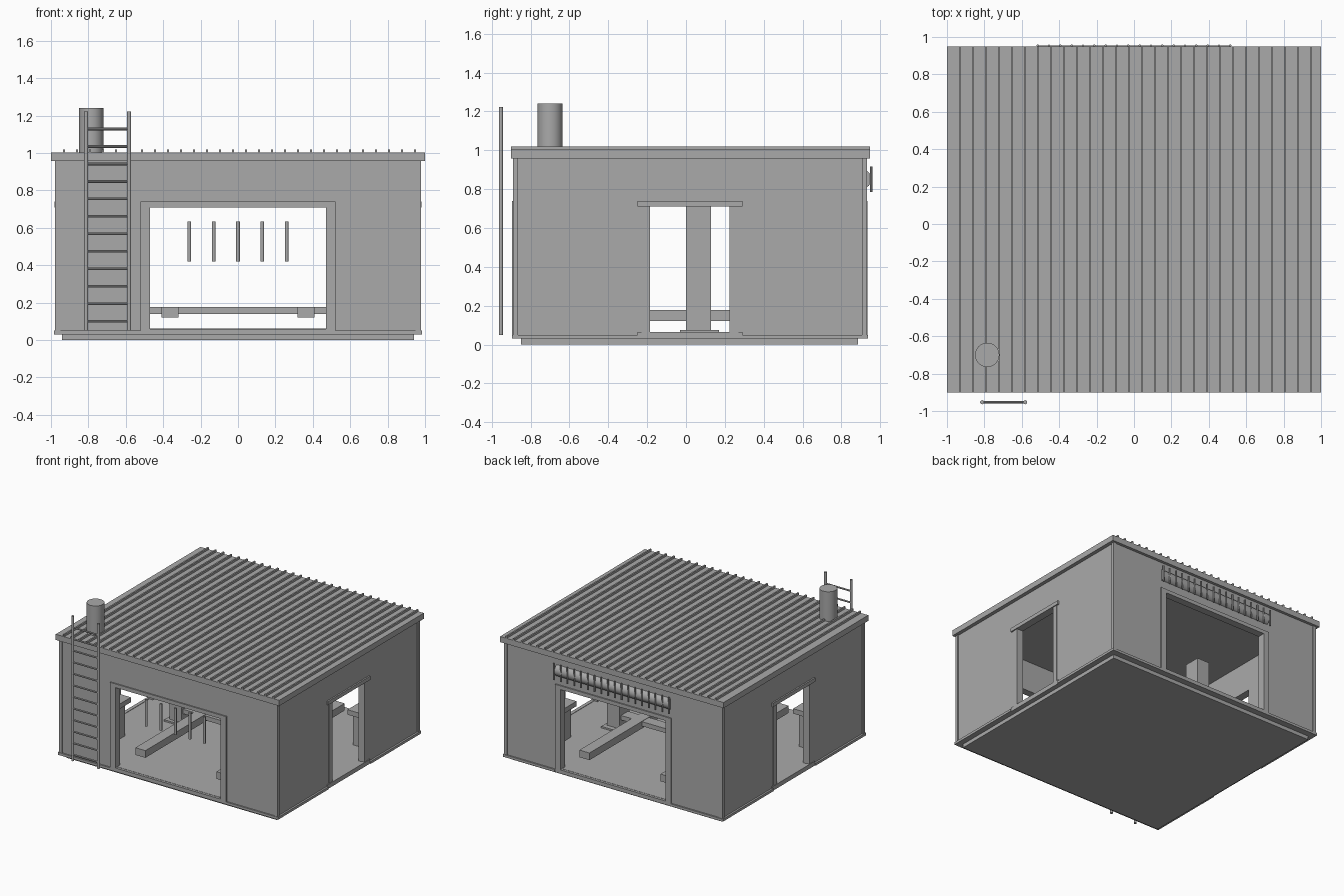
import bpy, bmesh, math
from mathutils import Matrix, Vector

if "Cube" in bpy.data.objects:
    bpy.data.objects.remove(bpy.data.objects["Cube"])

grey = bpy.data.materials.new("plain grey")
grey.diffuse_color = (0.4, 0.4, 0.4, 1)
grey.use_nodes = True
grey.node_tree.nodes["Principled BSDF"].inputs["Base Color"].default_value = grey.diffuse_color


def finish(name, bm, smooth=False):
    me = bpy.data.meshes.new(name)
    bm.to_mesh(me)
    bm.free()
    me.materials.append(grey)
    ob = bpy.data.objects.new(name, me)
    bpy.context.collection.objects.link(ob)
    if smooth:
        bpy.ops.object.select_all(action='DESELECT')
        bpy.context.view_layer.objects.active = ob
        ob.select_set(True)
        bpy.ops.object.shade_smooth_by_angle(angle=math.radians(40))
    return ob


def boxes(name, items):
    """One object from (x0, x1, y0, y1, z0, z1) boxes."""
    bm = bmesh.new()
    for x0, x1, y0, y1, z0, z1 in items:
        m = Matrix.Translation(((x0 + x1) / 2, (y0 + y1) / 2, (z0 + z1) / 2)) @ \
            Matrix.Diagonal((x1 - x0, y1 - y0, z1 - z0, 1))
        bmesh.ops.create_cube(bm, size=1, matrix=m)
    return finish(name, bm)


def rods(name, items, r, sides=12):
    """One object from (start, end) cylinders."""
    bm = bmesh.new()
    for a, b in items:
        a, b = Vector(a), Vector(b)
        d = b - a
        m = Matrix.Translation((a + b) / 2) @ d.to_track_quat('Z', 'Y').to_matrix().to_4x4()
        bmesh.ops.create_cone(bm, cap_ends=True, segments=sides, radius1=r, radius2=r,
                              depth=d.length, matrix=m)
    return finish(name, bm, True)


X, YF, YB, T = 0.97, -0.885, 0.925, 0.05     # wall faces and thickness
Z0, Z1, HEAD = 0.03, 0.96, 0.71              # wall bottom, top, opening head
W = 0.47                                     # half width of the big openings
D0, D1 = -0.185, 0.225                       # side door opening

# foundation and floor
boxes("foundation", [(-0.94, 0.94, -0.85, 0.885, 0, 0.04)])
boxes("floor", [(-X + 0.01, X - 0.01, YF + 0.01, YB - 0.01, 0.03, 0.062)])

# front and back walls, each with a wide opening
for name, y0, y1 in (("front_wall", YF, YF + T), ("back_wall", YB - T, YB)):
    boxes(name, [(-X, -W, y0, y1, Z0, Z1), (W, X, y0, y1, Z0, Z1), (-W, W, y0, y1, HEAD, Z1)])

# side walls, each with a door
for name, x0, x1 in (("left_wall", -X, -X + T), ("right_wall", X - T, X)):
    boxes(name, [(x0, x1, YF + T, D0, Z0, Z1), (x0, x1, D1, YB - T, Z0, Z1),
                 (x0, x1, D0, D1, HEAD, Z1)])

# frames around the wide openings
for name, y0, y1 in (("front_frame", YF - 0.01, YF + 0.01), ("back_frame", YB - 0.01, YB + 0.01)):
    boxes(name, [(-0.52, -W, y0, y1, 0.03, HEAD), (W, 0.52, y0, y1, 0.03, HEAD),
                 (-0.52, 0.52, y0, y1, HEAD, 0.74), (-W, W, y0, y1, 0.03, 0.06)])

# frames around the side doors
for name, s in (("left_door_frame", -1), ("right_door_frame", 1)):
    def bx(a, b, y0, y1, z0, z1):
        return (min(a * s, b * s), max(a * s, b * s), y0, y1, z0, z1)
    boxes(name, [bx(0.95, 0.974, -0.23, D0, 0.03, HEAD), bx(0.95, 0.974, D1, 0.27, 0.03, HEAD),
                 bx(0.95, 0.982, -0.25, 0.29, HEAD, 0.74), bx(0.95, 0.978, -0.25, 0.29, 0.03, 0.065)])

# corner posts
boxes("corner_posts", [(min(s * 0.95, s * 0.978), max(s * 0.95, s * 0.978), y0, y1, 0.05, Z1)
                       for s in (-1, 1) for y0, y1 in ((-0.892, -0.865), (0.905, 0.932))])

# skirting, interrupted at the openings
skirt = []
for y0, y1 in ((-0.896, YF), (YB, 0.936)):
    skirt += [(-0.985, -0.52, y0, y1, 0.03, 0.05), (0.52, 0.985, y0, y1, 0.03, 0.05)]
for x0, x1 in ((-0.985, -X), (X, 0.985)):
    skirt += [(x0, x1, YF, -0.25, 0.03, 0.05), (x0, x1, 0.29, YB, 0.03, 0.05)]
boxes("skirting", skirt)

# roof slab with standing ribs
boxes("roof", [(-1, 1, -0.902, 0.948, 0.957, 1.003)])
boxes("roof_ribs", [(x - 0.006, x + 0.006, -0.902, 0.948, 1.0, 1.02)
                    for x in (-0.93 + 0.0695 * i for i in range(28))])

# roof flue
rods("flue", [((-0.785, -0.7, 1.0), (-0.785, -0.7, 1.242))], 0.065, 32)

# ladder
rods("ladder_rails", [((x, -0.953, 0.05), (x, -0.953, 1.222)) for x in (-0.812, -0.582)], 0.011)
rods("ladder_rungs", [((-0.812, -0.953, z), (-0.582, -0.953, z))
                      for z in (0.1 + 0.0935 * i for i in range(12))], 0.007, 8)

# rolled shutter above the back opening, with slats
rods("shutter_roll", [((-0.51, 0.905, 0.852), (0.51, 0.905, 0.852))], 0.05, 24)
rods("shutter_slats", [((x, 0.954, 0.785), (x, 0.954, 0.917))
                       for x in (-0.515 + 1.03 / 17 * i for i in range(18))], 0.006, 8)

# vehicle lift: posts, base plates, cross beam, runners
boxes("lift_posts", [(s * 0.56 - 0.055, s * 0.56 + 0.055, 0.0, 0.13, 0.06, 0.87) for s in (-1, 1)])
boxes("lift_bases", [(s * 0.56 - 0.08, s * 0.56 + 0.08, -0.03, 0.17, 0.06, 0.075) for s in (-1, 1)])
boxes("lift_cross_beam", [(-0.52, 0.52, 0.02, 0.11, 0.14, 0.176)])
boxes("lift_runners", [(s * 0.363 - 0.045, s * 0.363 + 0.045, -0.73, 0.78, 0.12, 0.178)
                       for s in (-1, 1)])

# hanging rods behind the front opening
rods("hanging_rods", [((x, -0.8, 0.42), (x, -0.8, 0.635)) for x in (-0.26, -0.13, 0, 0.13, 0.26)], 0.01)

# workbenches along the side walls
boxes("left_workbench", [(-0.92, -0.73, -0.78, -0.4, 0.06, 0.33), (-0.92, -0.7, -0.81, -0.37, 0.33, 0.37)])
boxes("right_workbench", [(0.73, 0.92, 0.43, 0.8, 0.06, 0.31), (0.7, 0.92, 0.4, 0.83, 0.31, 0.35)])
